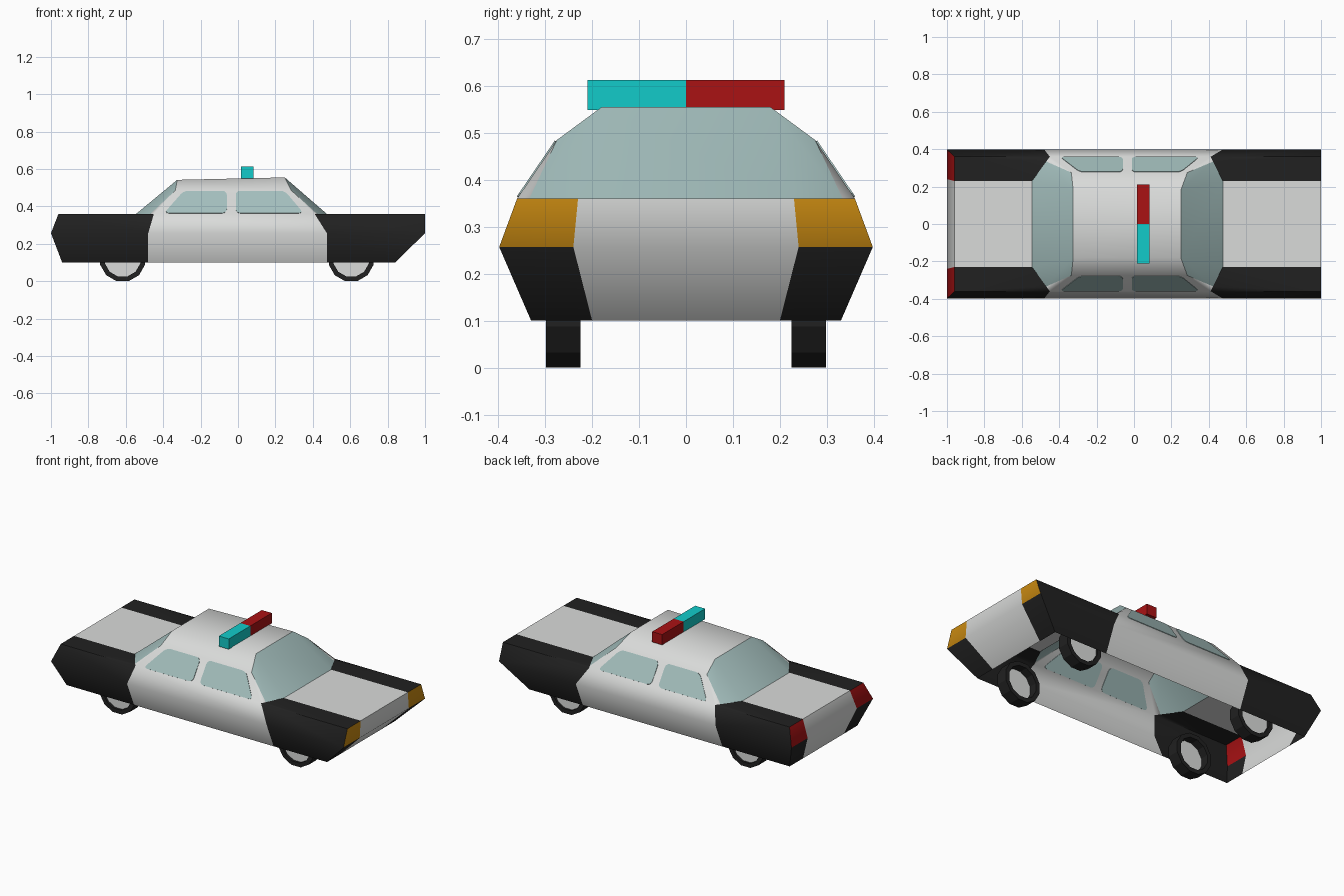
import bpy, bmesh, math
from mathutils import Matrix

if "Cube" in bpy.data.objects:
    bpy.data.objects.remove(bpy.data.objects["Cube"])

# Flat colours
def mat(name, rgb):
    m = bpy.data.materials.new(name)
    m.diffuse_color = (*rgb, 1)
    m.use_nodes = True
    m.node_tree.nodes["Principled BSDF"].inputs["Base Color"].default_value = m.diffuse_color
    return m

MATS = [mat("light grey", (.70, .71, .70)), mat("black", (.015, .015, .015)),
        mat("glass", (.37, .52, .51)), mat("amber", (.60, .26, .006)),
        mat("red", (.40, .006, .007)), mat("cyan", (.006, .60, .59))]
GREY, BLACK, GLASS, AMBER, RED, CYAN = range(6)

def finish(name, bm, angle=None):
    """Turn a bmesh into an object, smooth below the given crease angle."""
    bm.normal_update()
    if angle:
        for f in bm.faces:
            f.smooth = True
        for e in bm.edges:
            glassy = sum(f.material_index == GLASS for f in e.link_faces) == 1
            e.smooth = e.calc_face_angle(0) < math.radians(angle) and not glassy
    me = bpy.data.meshes.new(name)
    bm.to_mesh(me)
    bm.free()
    for m in MATS:
        me.materials.append(m)
    ob = bpy.data.objects.new(name, me)
    bpy.context.collection.objects.link(ob)
    return ob

# ---- Body shell: open underneath, three levels of outline plus the cabin ----
bm = bmesh.new()
cache = {}

def vert(p):
    key = tuple(round(c, 4) for c in p)
    if key not in cache:
        cache[key] = bm.verts.new(key)
    return cache[key]

def face(points, colour, both=True):
    """Add a face and, if wanted, its mirror image across y = 0."""
    for s in ((1, -1) if both else (1,)):
        f = bm.faces.new([vert((x, y * s, z)) for x, y, z in points])
        f.material_index = colour

def strip(a, b, colour):
    """Face spanning the centre line between two edge points."""
    face([a, b, (b[0], -b[1], b[2]), (a[0], -a[1], a[2])], colour, False)

# z, inner y, outer y, nose x, door front x, door rear x, tail x
levels = [(.10, .20, .33, .84, .475, -.48, -.94),
          (.257, .24, .398, 1.0, .475, -.48, -1.0),
          (.36, .23, .36, 1.0, .41, -.45, -.96)]
rows = [[(n, i, z), (n, o, z), (df, o, z), (dr, o, z), (t, o, z), (t, i, z)]
        for z, i, o, n, df, dr, t in levels]
for k, (lo, hi) in enumerate(zip(rows, rows[1:])):
    colours = [AMBER if k else BLACK, BLACK, GREY, BLACK, RED if k else BLACK]
    for j, c in enumerate(colours):
        face([lo[j], lo[j + 1], hi[j + 1], hi[j]], c)
    strip(lo[0], hi[0], GREY)
    strip(lo[5], hi[5], GREY)

# Bonnet, boot, screens: the same layout at each end
nose_in, nose_out, door_f, door_r, tail_out, tail_in = rows[2]
ends = [(nose_in, nose_out, door_f, (.475, .23, .36), (.285, .275, .485), (.25, .18, .555)),
        (tail_in, tail_out, door_r, (-.545, .23, .36), (-.335, .275, .485), (-.325, .18, .542))]
for inner, outer, door, base, mid, top in ends:
    g = tuple(d + .2 * (b - d) for d, b in zip(door, base))   # glass corner
    face([inner, outer, door, g, base], BLACK)
    strip(inner, base, GREY)
    face([door, g, mid], GREY)
    face([g, base, top, mid], GLASS)
    strip(base, top, GLASS)

# Cabin sides and roof
mid_f, top_f = ends[0][4:]
mid_r, top_r = ends[1][4:]
face([door_f, door_r, mid_r, mid_f], GREY)
face([mid_f, mid_r, top_r, top_f], GREY)
strip(top_f, top_r, GREY)
bmesh.ops.recalc_face_normals(bm, faces=bm.faces[:])
finish("body_shell", bm, 50)

# ---- Side windows: thin rounded plates lying in the sloping cabin sides ----
windows = {"rear_side_window": [(-.395, .363), (-.06, .363), (-.06, .482), (-.29, .482)],
           "front_side_window": [(-.012, .363), (.35, .363), (.25, .482), (-.012, .482)]}
for name, outline in windows.items():
    for s, side in ((-1, "right"), (1, "left")):
        bm = bmesh.new()
        f = bm.faces.new([bm.verts.new((x, s * (.36 - (z - .36) * .68), z)) for x, z in outline])
        f.material_index = GLASS
        bmesh.ops.bevel(bm, geom=bm.verts[:], offset=.025, segments=3,
                        profile=.5, affect='VERTICES')
        for f in bm.faces:
            f.material_index = GLASS
        ob = finish(side + "_" + name, bm)
        sol = ob.modifiers.new("thickness", 'SOLIDIFY')
        sol.thickness, sol.offset = .006, 0

# ---- Wheels: twelve-sided open tyre with a disc inside ----
SIDES = 12
for x, end in ((.605, "front"), (-.617, "rear")):
    for s, side in ((-1, "right"), (1, "left")):
        bm = bmesh.new()
        profile = [(.124, .298), (.124, .225), (.098, .225), (.098, .298)]
        rings = []
        for i in range(SIDES):
            a = 2 * math.pi * (i + .5) / SIDES
            rings.append([bm.verts.new((x + r * math.sin(a), s * y, .12 + r * math.cos(a)))
                          for r, y in profile])
        for i in range(SIDES):
            p, q = rings[i], rings[(i + 1) % SIDES]
            for j in range(4):
                k = (j + 1) % 4
                bm.faces.new((p[j], p[k], q[k], q[j])).material_index = BLACK
        bmesh.ops.recalc_face_normals(bm, faces=bm.faces[:])
        finish(f"{side}_{end}_tyre", bm)
        bm = bmesh.new()
        place = Matrix.Translation((x, s * .28, .12)) @ Matrix.Rotation(math.pi / 2, 4, 'X') \
            @ Matrix.Rotation(math.pi / SIDES, 4, 'Z')
        bmesh.ops.create_cone(bm, cap_ends=True, segments=SIDES, radius1=.0985,
                              radius2=.0985, depth=.008, matrix=place)
        finish(f"{side}_{end}_hub_disc", bm)

# ---- Roof light bar ----
for name, s, colour in (("red_roof_light", 1, RED), ("cyan_roof_light", -1, CYAN)):
    bm = bmesh.new()
    bmesh.ops.create_cube(bm, size=1, matrix=Matrix.Translation((.05, s * .105, .581))
                          @ Matrix.Diagonal((.068, .21, .064, 1)))
    for f in bm.faces:
        f.material_index = colour
    finish(name, bm)
